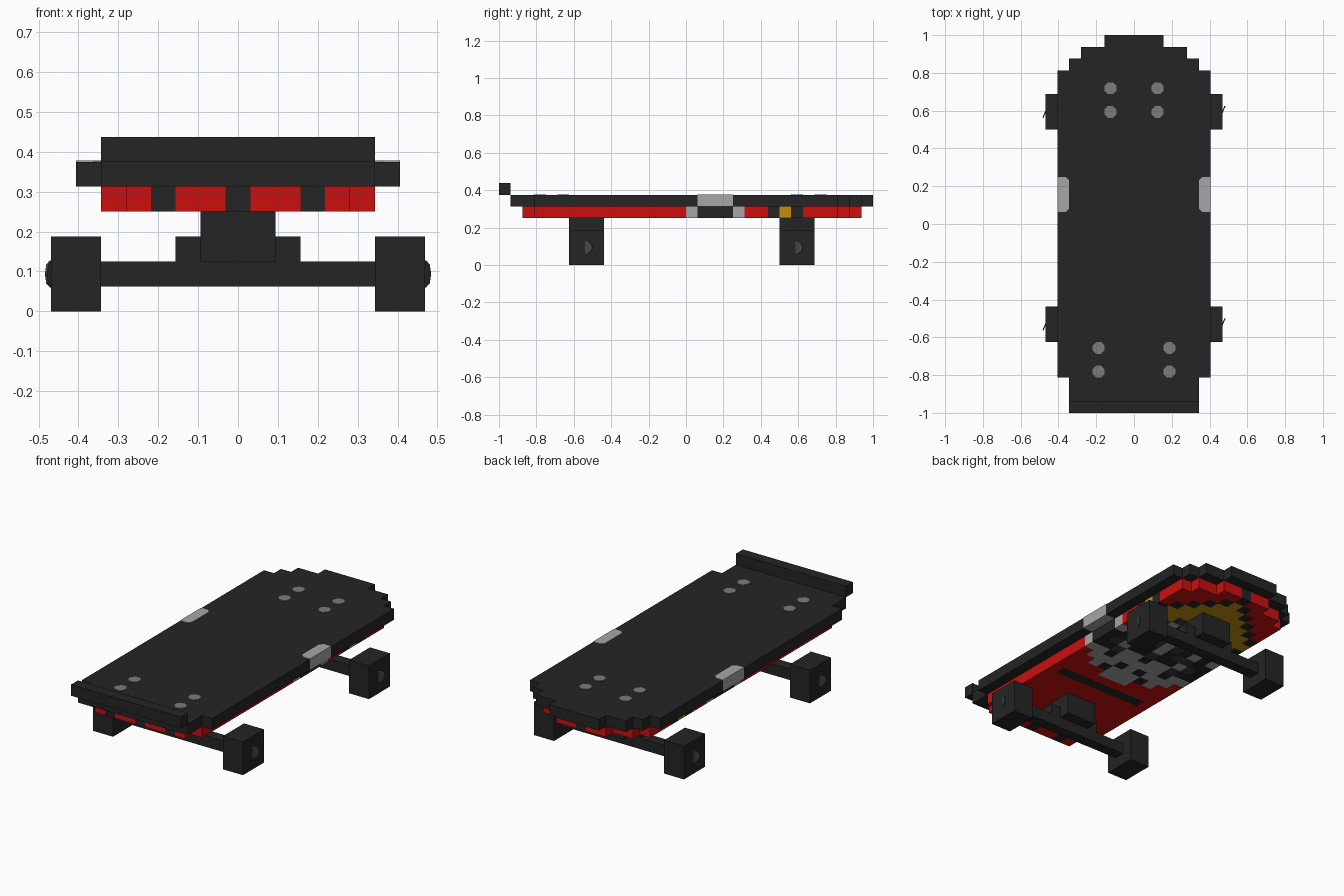
import bpy, bmesh, math

cube = bpy.data.objects.get("Cube")
if cube:
    bpy.data.objects.remove(cube)

U = 0.0625  # block size

# Materials
COLOURS = {
    "black": (0.018, 0.018, 0.018),
    "red": (0.60, 0.005, 0.005),
    "light_grey": (0.38, 0.38, 0.38),
    "yellow": (0.55, 0.28, 0.004),
    "bolt_grey": (0.20, 0.20, 0.20),
    "hub_grey": (0.065, 0.065, 0.065),
    "charcoal": (0.045, 0.045, 0.045),
}
NAMES = list(COLOURS)
MATS = []
for name, rgb in COLOURS.items():
    m = bpy.data.materials.new(name)
    m.use_nodes = True
    m.diffuse_color = (*rgb, 1)
    bsdf = m.node_tree.nodes["Principled BSDF"]
    bsdf.inputs["Base Color"].default_value = (*rgb, 1)
    bsdf.inputs["Roughness"].default_value = 0.8
    MATS.append(m)


def finish(name, bm, mats):
    mesh = bpy.data.meshes.new(name)
    bm.to_mesh(mesh)
    bm.free()
    for m in mats:
        mesh.materials.append(m)
    obj = bpy.data.objects.new(name, mesh)
    bpy.context.collection.objects.link(obj)
    return obj


def box(name, lo, hi, colour):
    bm = bmesh.new()
    bmesh.ops.create_cube(bm, size=1)
    for v in bm.verts:
        v.co = [(a + b) / 2 + c * (b - a) for a, b, c in zip(lo, hi, v.co)]
    return finish(name, bm, [MATS[NAMES.index(colour)]])


def disc(name, centre, colour, along_x=False):
    # Thin eight-sided plate with its sides parallel to the axes
    bm = bmesh.new()
    bmesh.ops.create_cone(bm, cap_ends=True, segments=8, radius1=0.034, radius2=0.034, depth=0.006)
    obj = finish(name, bm, [MATS[NAMES.index(colour)]])
    obj.location = centre
    obj.rotation_euler = (math.pi / 8, math.pi / 2, 0) if along_x else (0, 0, math.pi / 8)
    return obj


def block_layer(name, half_width, z0, z1, colour_of):
    # half_width: row number -> blocks on each side of the centre block
    cells = {(i, j) for j, w in half_width.items() for i in range(-w, w + 1)}
    bm = bmesh.new()

    def face(points, colour):
        f = bm.faces.new([bm.verts.new(p) for p in points])
        f.material_index = NAMES.index(colour)

    for i, j in sorted(cells):
        xa, xb, ya, yb = (i - 0.5) * U, (i + 0.5) * U, j * U, (j + 1) * U
        side = colour_of(i, j, False)
        face([(xa, ya, z0), (xa, yb, z0), (xb, yb, z0), (xb, ya, z0)], side)
        face([(xa, ya, z1), (xb, ya, z1), (xb, yb, z1), (xa, yb, z1)], colour_of(i, j, True))
        for di, dj, p, q in ((-1, 0, (xa, yb), (xa, ya)), (1, 0, (xb, ya), (xb, yb)),
                             (0, -1, (xa, ya), (xb, ya)), (0, 1, (xb, yb), (xa, yb))):
            if (i + di, j + dj) not in cells:
                face([(*p, z0), (*q, z0), (*q, z1), (*p, z1)], side)
    bmesh.ops.remove_doubles(bm, verts=bm.verts, dist=1e-5)
    return finish(name, bm, MATS)


# Deck with light grips on both edges
def deck_colour(i, j, top):
    return "light_grey" if abs(i) == 6 and 1 <= j <= 3 and not top else "black"


deck_rows = {j: 6 for j in range(-13, 13)}
deck_rows.update({-15: 5, -14: 5, 13: 5, 14: 4, 15: 2})
block_layer("deck", deck_rows, 5 * U, 6 * U, deck_colour)

# Raised lip at the front end
box("front_lip", (-5.5 * U, -16 * U, 6 * U), (5.5 * U, -15 * U, 7 * U), "black")

# Emblem rows from front to back, half of each, centre block first
EMBLEM = ["gg", "ggkg", "gkgggg"[:5], "gggkgg", "kggckk", "ckkgck", "gkcckk",
          "gckgkg", "kggck", "ccgg", "gkgc", "kgc", "gg", "g"]


def graphic_colour(i, j, top):
    k = abs(i)
    if j == -14:
        return "black" if k in (0, 3) else "red"
    if j == -5 and k <= 4:
        return "black"
    row = j + 3
    if 0 <= row < len(EMBLEM) and k < len(EMBLEM[row]):
        return {"g": "light_grey", "k": "black", "c": "charcoal"}[EMBLEM[row][k]]
    # Stepped chevron towards the back
    c = k + j
    if c == 14 and j >= 9 or (k == 5 and j == 7):
        return "black"
    if 11 <= c <= 13 and j >= 7:
        return "yellow"
    return "red"


under_rows = {j: 5 for j in range(-13, 13)}
under_rows.update({-14: 4, 13: 4, 14: 2})
block_layer("under_graphic", under_rows, 4 * U, 5 * U, graphic_colour)

# Trucks and wheels
for label, row in (("front", -10), ("back", 8)):
    ya, yb = row * U, (row + 3) * U
    box(label + "_truck_base", (-1.5 * U, ya, 2 * U), (1.5 * U, yb, 4 * U), "black")
    box(label + "_truck_arm", (-2.5 * U, ya + U, 2 * U), (2.5 * U, yb - U, 3 * U), "black")
    box(label + "_axle", (-5.5 * U, ya + U, U), (5.5 * U, yb - U, 2 * U), "black")
    for hand, s in (("left", 1), ("right", -1)):
        xa, xb = sorted((s * 5.5 * U, s * 7.5 * U))
        box(f"{label}_{hand}_wheel", (xa, ya, 0), (xb, yb, 3 * U), "black")
        disc(f"{label}_{hand}_hub", (s * 7.5 * U, (ya + yb) / 2, 1.5 * U), "hub_grey", True)

# Bolts on the deck
for label, column, rows in (("front", 3, (-12.5, -10.5)), ("back", 2, (9.5, 11.5))):
    for n, row in enumerate(rows, 1):
        for hand, s in (("left", 1), ("right", -1)):
            disc(f"{label}_{hand}_bolt_{n}", (s * column * U, row * U, 6 * U), "bolt_grey")

# Grip tops with clipped inner corners
for hand, s in (("left", 1), ("right", -1)):
    bm = bmesh.new()
    outline = [(6.5, 1), (6.5, 4), (5.8, 4), (5.5, 3.7), (5.5, 1.3), (5.8, 1)]
    f = bm.faces.new([bm.verts.new((s * x * U, y * U, 6 * U)) for x, y in outline])
    up = bmesh.ops.extrude_face_region(bm, geom=[f])["geom"]
    for v in up:
        if isinstance(v, bmesh.types.BMVert):
            v.co.z += 0.003
    bmesh.ops.recalc_face_normals(bm, faces=bm.faces)
    finish(hand + "_grip_top", bm, [MATS[NAMES.index("light_grey")]])
